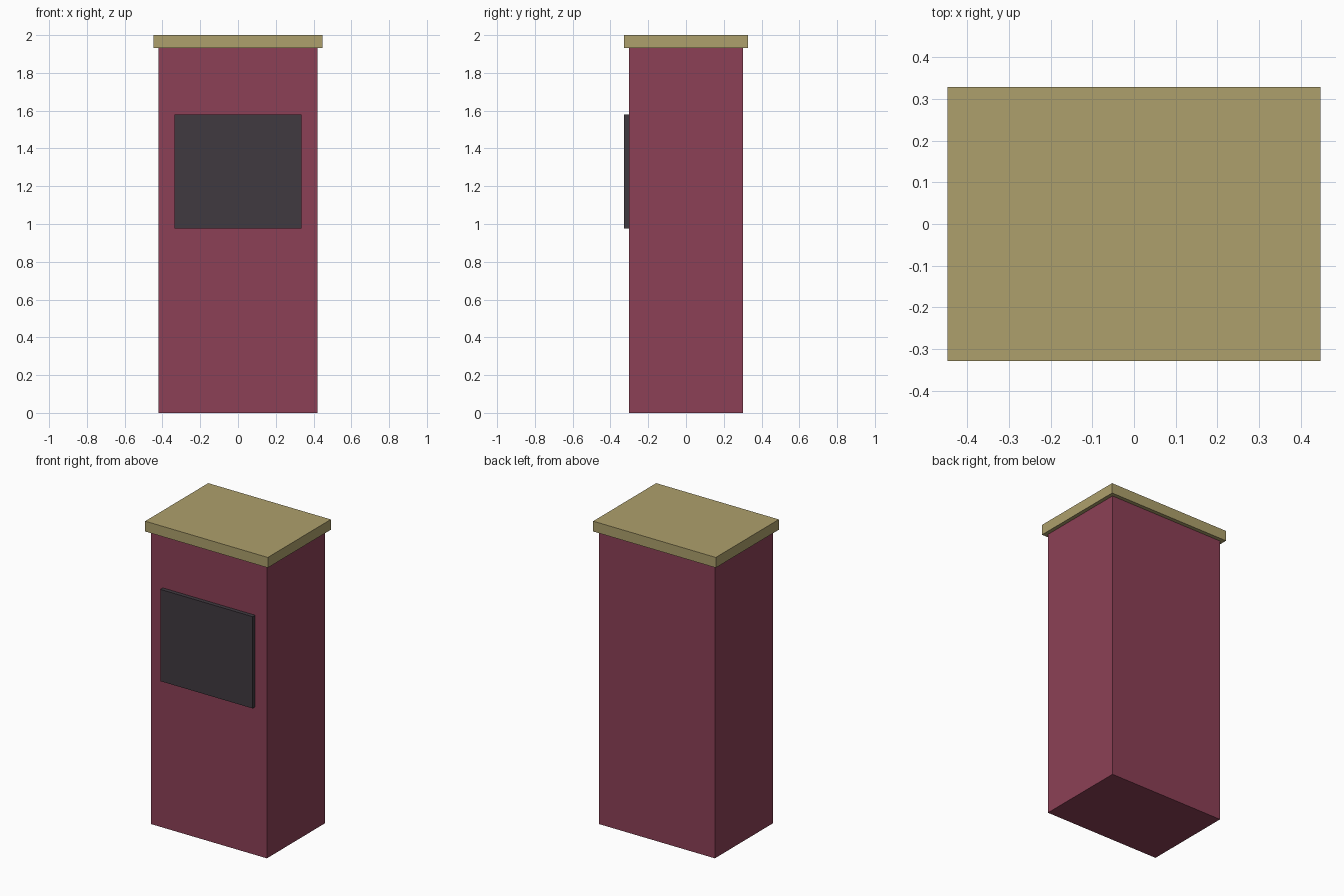
import bpy
import bmesh
from mathutils import Vector

if "Cube" in bpy.data.objects:
    bpy.data.objects.remove(bpy.data.objects["Cube"])


def material(name, rgb):
    mat = bpy.data.materials.new(name)
    mat.diffuse_color = (*rgb, 1.0)
    mat.use_nodes = True
    mat.node_tree.nodes["Principled BSDF"].inputs["Base Color"].default_value = mat.diffuse_color
    return mat


def box(name, low, high, mat):
    """Axis-aligned box between two opposite corners."""
    low, high = Vector(low), Vector(high)
    bm = bmesh.new()
    bmesh.ops.create_cube(bm, size=1.0)
    bmesh.ops.scale(bm, vec=high - low, verts=bm.verts)
    bmesh.ops.translate(bm, vec=(low + high) / 2, verts=bm.verts)
    mesh = bpy.data.meshes.new(name)
    bm.to_mesh(mesh)
    bm.free()
    mesh.materials.append(mat)
    obj = bpy.data.objects.new(name, mesh)
    bpy.context.collection.objects.link(obj)
    return obj


maroon = material("maroon", (0.262, 0.051, 0.093))
tan = material("tan", (0.423, 0.352, 0.150))
charcoal = material("charcoal", (0.051, 0.042, 0.051))

# Tall cabinet body
box("body", (-0.422, -0.302, 0.0), (0.422, 0.302, 1.932), maroon)

# Overhanging lid
box("lid", (-0.447, -0.328, 1.932), (0.447, 0.328, 2.0), tan)

# Raised panel on the front
box("front_panel", (-0.337, -0.328, 0.975), (0.337, -0.302, 1.58), charcoal)
